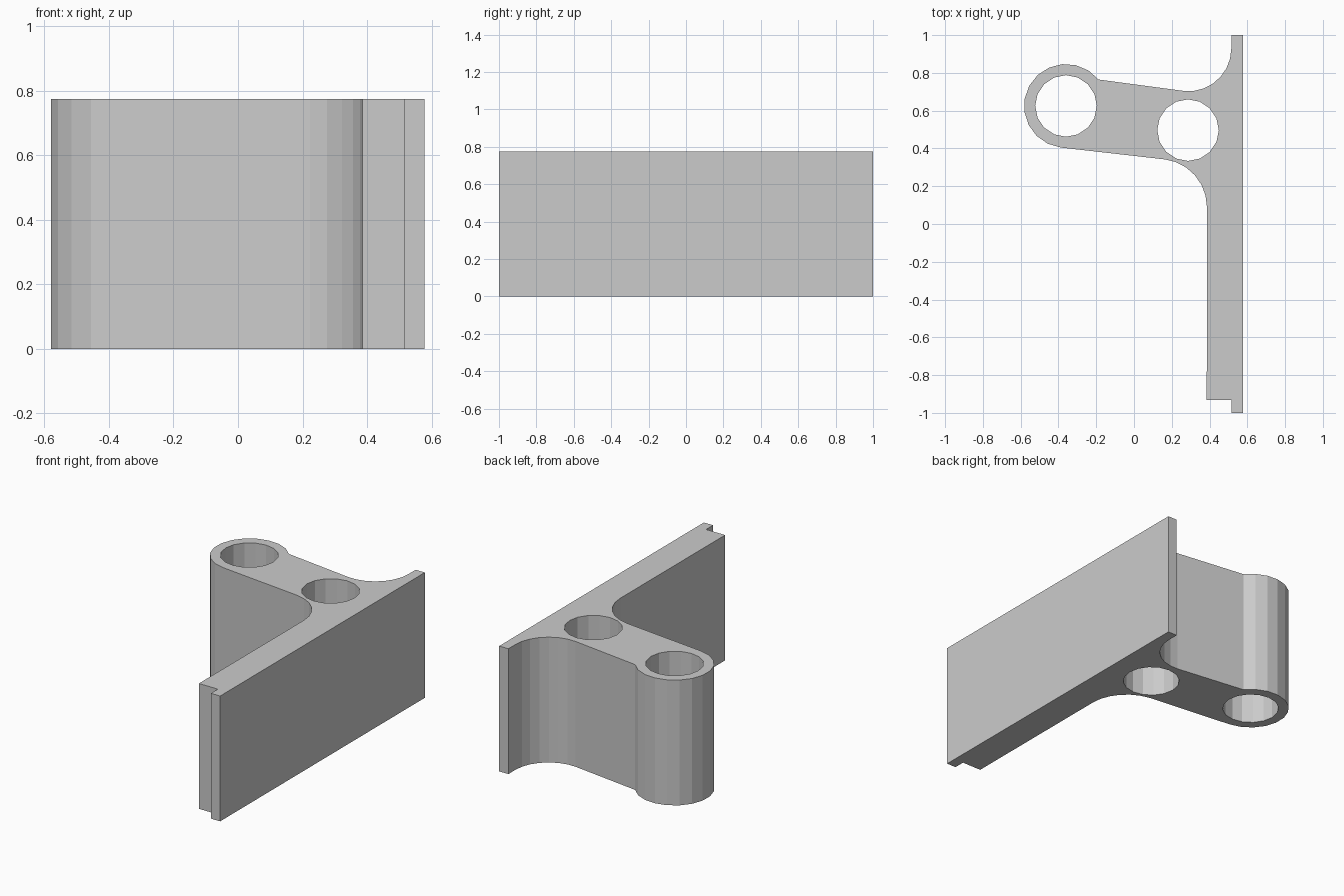
import bpy
from math import cos, sin, radians

if "Cube" in bpy.data.objects:
    bpy.data.objects.remove(bpy.data.objects["Cube"])

HEIGHT = 0.775


def arc(cx, cy, r, start, end, steps):
    """Points along an arc, angles in degrees."""
    angles = [radians(start + (end - start) * i / steps) for i in range(steps + 1)]
    return [(cx + r * cos(a), cy + r * sin(a)) for a in angles]


def add_loop(curve, points):
    spline = curve.splines.new('POLY')
    spline.points.add(len(points) - 1)
    for p, (x, y) in zip(spline.points, points):
        p.co = (x, y, 0, 1)
    spline.use_cyclic_u = True
    spline.use_smooth = False


# Outline: flange plate, upper fillet, arm with rounded end, lower fillet, stepped foot
outline = [(0.578, -1), (0.578, 1)]
outline += [(0.515, 1)] + arc(0.289, 0.929, 0.226, 0, -97, 7)
outline += arc(-0.36, 0.625, 0.222, 39, 263, 12)
outline += arc(0.132, 0.09, 0.254, 83, 0, 6)
outline += [(0.385, -0.932), (0.515, -0.932), (0.515, -1)]

curve = bpy.data.curves.new("hinge_bracket", 'CURVE')
curve.dimensions = '2D'
curve.fill_mode = 'BOTH'
curve.extrude = HEIGHT / 2
add_loop(curve, outline)

# Two round through holes
for cx, cy in ((-0.36, 0.625), (0.286, 0.497)):
    add_loop(curve, arc(cx, cy, 0.163, 0, 337.5, 15))

bracket = bpy.data.objects.new("hinge_bracket", curve)
bracket.location.z = HEIGHT / 2
bpy.context.collection.objects.link(bracket)

# Turn the filled profile into a solid, welded mesh
bpy.context.view_layer.objects.active = bracket
bracket.select_set(True)
bpy.ops.object.convert(target='MESH')
bpy.ops.object.mode_set(mode='EDIT')
bpy.ops.mesh.select_all(action='SELECT')
bpy.ops.mesh.remove_doubles(threshold=0.0005)
bpy.ops.mesh.normals_make_consistent(inside=False)
bpy.ops.object.mode_set(mode='OBJECT')
bpy.ops.object.shade_flat()
